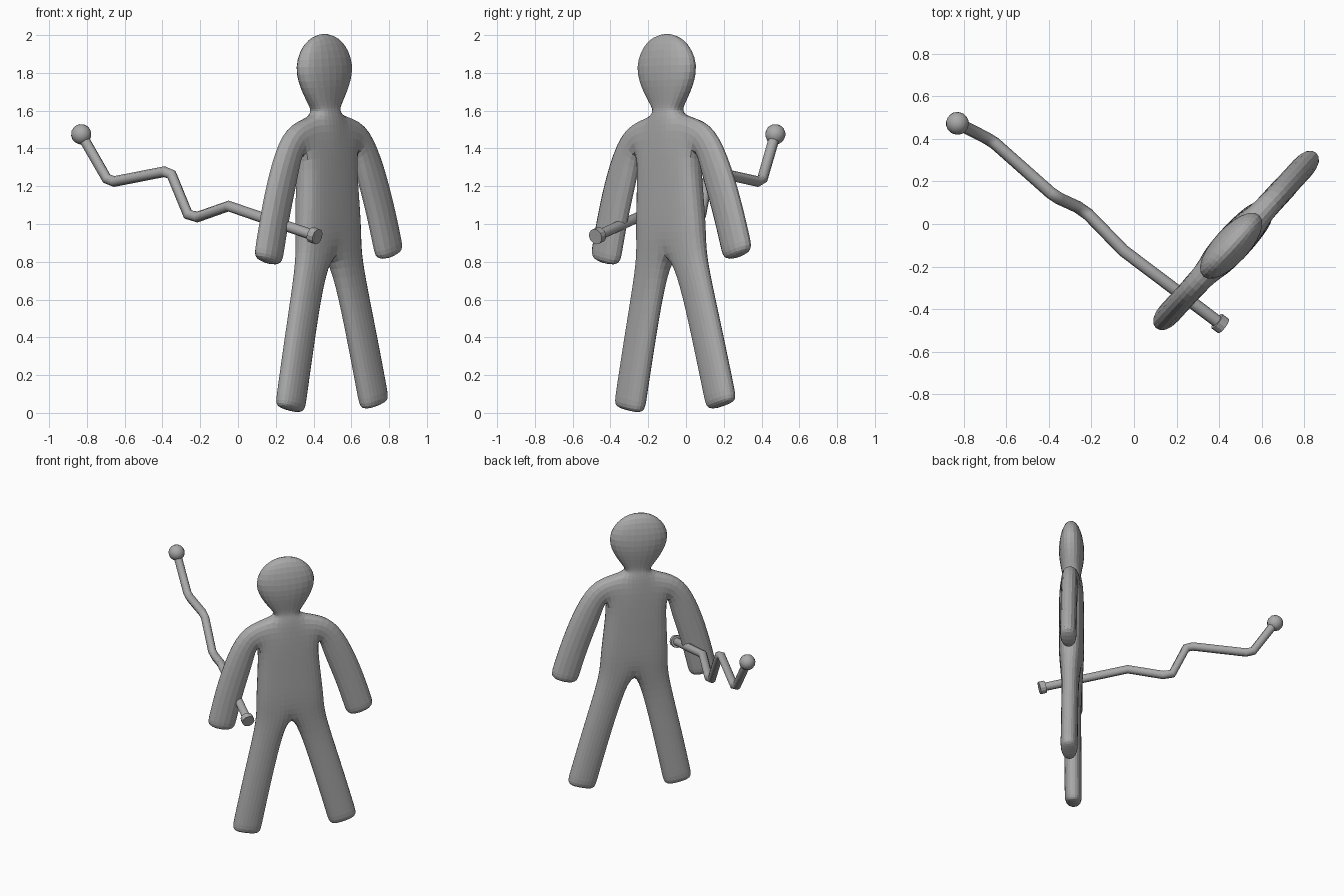
import bpy, bmesh, math
from mathutils import Matrix, Vector

if "Cube" in bpy.data.objects:
    bpy.data.objects.remove(bpy.data.objects["Cube"])

grey = bpy.data.materials.new("plain grey")
grey.diffuse_color = (0.4, 0.4, 0.4, 1)
grey.use_nodes = True
grey.node_tree.nodes["Principled BSDF"].inputs["Base Color"].default_value = grey.diffuse_color


def limb_row(s, z, half, direction, ts):
    """Cross row of a limb: points spread square to the limb direction."""
    d = Vector(direction).normalized()
    p = Vector((-d.y, d.x))
    n = len(ts)
    return [(s + p.x * half * (2 * i / (n - 1) - 1),
             z + p.y * half * (2 * i / (n - 1) - 1), t) for i, t in enumerate(ts)]


# Right half of the flat body cage: points are (sideways, height, half depth)
neck_t = [(0, 1.565, 0.08), (0.10, 1.58, 0.06), (0.30, 1.54, 0.055)]
chest = [(0, 1.42, 0.085), (0.10, 1.42, 0.08), (0.20, 1.42, 0.06)]
leg_dir = (0.233, -0.972)
leg_t = (0.04, 0.065, 0.04)
torso = [
    neck_t, chest,
    [(0, 1.18, 0.085), (0.11, 1.18, 0.08), (0.215, 1.18, 0.06)],
    [(0, 0.99, 0.085), (0.115, 0.98, 0.08), (0.232, 0.98, 0.06)],
    [(0, 0.86, 0.07), (0.11, 0.85, 0.075), (0.235, 0.86, 0.05)],
    limb_row(0.165, 0.70, 0.10, leg_dir, leg_t),
    limb_row(0.248, 0.38, 0.10, leg_dir, leg_t),
    limb_row(0.318, 0.09, 0.10, leg_dir, leg_t),
    limb_row(0.334, 0.022, 0.10, leg_dir, leg_t),
]
head = [
    [(0, 2.03, 0.05), (0.13, 1.985, 0.035)],
    [(0, 1.83, 0.11), (0.235, 1.84, 0.06)],
    [(0, 1.69, 0.085), (0.15, 1.68, 0.05)],
    [(0, 1.61, 0.06), (0.08, 1.605, 0.05)],
    neck_t[:2],
]
arm_dir = (0.27, -0.963)
arm = [[chest[2], neck_t[2]]] + [
    limb_row(s, z, 0.103, d, (0.06, 0.06))
    for s, z, d in ((0.325, 1.31, (0.42, -0.9)), (0.405, 1.09, arm_dir),
                    (0.463, 0.875, arm_dir), (0.482, 0.805, arm_dir))]

bm = bmesh.new()
cache = {}


def vert(p, side):
    key = (round(p[0], 4), round(p[1], 4), side)
    if key not in cache:
        cache[key] = bm.verts.new((p[0], side * p[2], p[1]))
    return cache[key]


# Front and back sheets, mirrored left and right
edges = {}
for grid in (torso, head, arm):
    for r0, r1 in zip(grid, grid[1:]):
        for i in range(len(r0) - 1):
            for m in (1, -1):
                quad = [(m * p[0], p[1], p[2])
                        for p in (r0[i], r0[i + 1], r1[i + 1], r1[i])]
                for side in (-1, 1):
                    bm.faces.new([vert(p, side) for p in quad])
                for a, b in zip(quad, quad[1:] + quad[:1]):
                    key = frozenset((round(p[0], 4), round(p[1], 4)) for p in (a, b))
                    edges.setdefault(key, []).append((a, b))
# Rim joining the two sheets
for uses in edges.values():
    if len(uses) == 1:
        a, b = uses[0]
        bm.faces.new([vert(a, -1), vert(b, -1), vert(b, 1), vert(a, 1)])
bmesh.ops.recalc_face_normals(bm, faces=bm.faces)
me = bpy.data.meshes.new("figure_body")
bm.to_mesh(me)
bm.free()
me.materials.append(grey)
body = bpy.data.objects.new("figure_body", me)
bpy.context.collection.objects.link(body)
sub = body.modifiers.new("smooth", 'SUBSURF')
sub.levels = sub.render_levels = 2
body.matrix_world = (Matrix.Translation((0.50, -0.055, 0))
                     @ Matrix.Rotation(math.radians(47.5), 4, 'Z')
                     @ Matrix.Rotation(math.radians(-2), 4, 'Y'))

# Crooked stick
path = [(0.405, -0.468, 0.938), (-0.05, -0.125, 1.095), (-0.215, 0.045, 1.037),
        (-0.265, 0.08, 1.05), (-0.352, 0.12, 1.262), (-0.39, 0.145, 1.277),
        (-0.655, 0.38, 1.225), (-0.695, 0.405, 1.24), (-0.83, 0.473, 1.475)]
cu = bpy.data.curves.new("crooked_stick", 'CURVE')
cu.dimensions = '3D'
cu.bevel_depth = 0.029
cu.bevel_resolution = 2
cu.use_fill_caps = True
sp = cu.splines.new('POLY')
sp.points.add(len(path) - 1)
for pt, co in zip(sp.points, path):
    pt.co = (*co, 1)
cu.materials.append(grey)
bpy.context.collection.objects.link(bpy.data.objects.new("crooked_stick", cu))

# Round knob on the upper end
up = Vector(path[-1]) - Vector(path[-2])
bpy.ops.mesh.primitive_uv_sphere_add(segments=16, ring_count=8, radius=0.054,
                                     location=path[-1],
                                     rotation=up.to_track_quat('Z', 'Y').to_euler())
knob = bpy.context.object
knob.name = "stick_knob"
knob.data.materials.append(grey)
bpy.ops.object.shade_smooth_by_angle()

# Flat cap on the lower end
down = Vector(path[0]) - Vector(path[1])
bpy.ops.mesh.primitive_cylinder_add(vertices=12, radius=0.042, depth=0.04,
                                    location=path[0],
                                    rotation=down.to_track_quat('Z', 'Y').to_euler())
cap = bpy.context.object
cap.name = "stick_end_cap"
cap.data.materials.append(grey)
